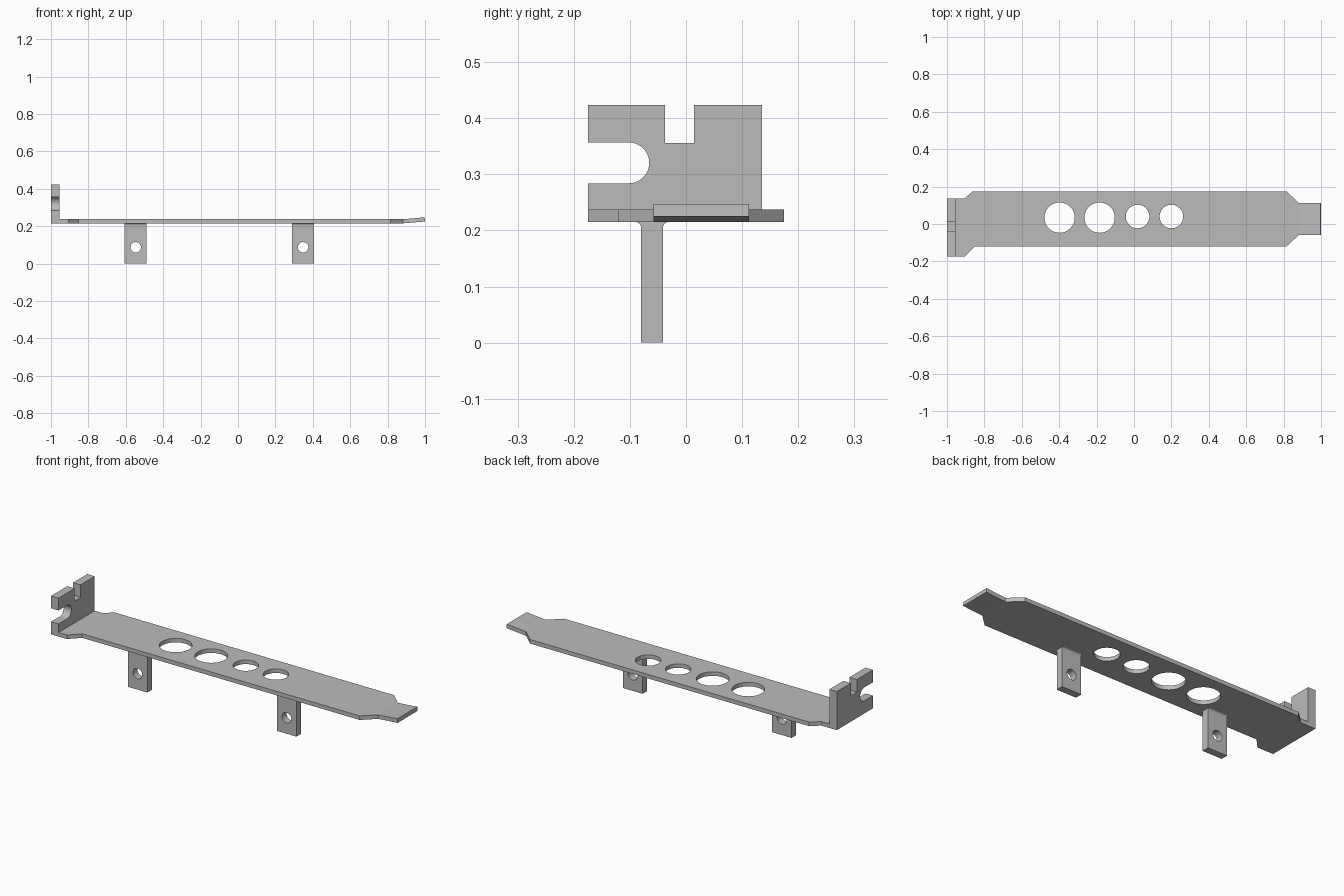
import bpy, bmesh
from math import sin, cos, pi
from mathutils import Matrix

if "Cube" in bpy.data.objects:
    bpy.data.objects.remove(bpy.data.objects["Cube"])

metal = bpy.data.materials.new("grey metal")
metal.use_nodes = True
grey = (0.5, 0.5, 0.5, 1)
metal.diffuse_color = grey
metal.node_tree.nodes["Principled BSDF"].inputs["Base Color"].default_value = grey

# Profile planes: columns give the world directions of u, v and the extrusion
XY = Matrix.Identity(4)
YZ = Matrix(((0, 0, 1, 0), (1, 0, 0, 0), (0, 1, 0, 0), (0, 0, 0, 1)))
ZX = Matrix(((0, 1, 0, 0), (0, 0, 1, 0), (1, 0, 0, 0), (0, 0, 0, 1)))


def arc(cu, cv, r, a0, a1, n):
    """Points on an arc, angles in half turns."""
    return [(cu + r * cos(pi * (a0 + (a1 - a0) * i / n)),
             cv + r * sin(pi * (a0 + (a1 - a0) * i / n))) for i in range(n + 1)]


def circle(cu, cv, r, n=48):
    return arc(cu, cv, r, 0, 2, n)[:-1]


def extrude(name, plane, loops, low, high):
    """Solid from an outline and its holes, between two depths."""
    curve = bpy.data.curves.new(name, "CURVE")
    curve.dimensions = "2D"
    curve.fill_mode = "BOTH"
    curve.extrude = (high - low) / 2
    for loop in loops:
        spline = curve.splines.new("POLY")
        spline.points.add(len(loop) - 1)
        for point, (u, v) in zip(spline.points, loop):
            point.co = (u, v, 0, 1)
        spline.use_cyclic_u = True
    helper = bpy.data.objects.new(name + " outline", curve)
    bpy.context.collection.objects.link(helper)
    graph = bpy.context.evaluated_depsgraph_get()
    mesh = bpy.data.meshes.new_from_object(helper.evaluated_get(graph))
    bpy.data.objects.remove(helper)
    mesh.transform(plane @ Matrix.Translation((0, 0, (low + high) / 2)))
    bm = bmesh.new()
    bm.from_mesh(mesh)
    bmesh.ops.remove_doubles(bm, verts=bm.verts, dist=1e-5)
    bmesh.ops.recalc_face_normals(bm, faces=bm.faces)
    bm.to_mesh(mesh)
    bm.free()
    mesh.materials.clear()
    mesh.materials.append(metal)
    obj = bpy.data.objects.new(name, mesh)
    bpy.context.collection.objects.link(obj)
    bpy.ops.object.select_all(action="DESELECT")
    obj.select_set(True)
    bpy.context.view_layer.objects.active = obj
    bpy.ops.object.shade_smooth_by_angle(angle=pi / 6)
    return obj


BOTTOM, TOP = 0.215, 0.237

# Long plate with four round openings
outline = [(-1, -0.175), (-0.905, -0.175), (-0.852, -0.12), (0.815, -0.12),
           (0.882, -0.058), (0.882, 0.112), (0.815, 0.175), (-0.862, 0.175),
           (-0.908, 0.135), (-1, 0.135)]
openings = [circle(-0.398, 0.034, 0.081), circle(-0.184, 0.034, 0.081),
            circle(0.019, 0.04, 0.063), circle(0.2, 0.04, 0.063)]
extrude("plate", XY, [outline] + openings, BOTTOM, TOP)

# Tongue bent slightly upward
extrude("tongue", ZX, [[(BOTTOM, 0.882), (BOTTOM + 0.01, 1),
                        (TOP + 0.01, 0.998), (TOP, 0.882)]], -0.058, 0.112)

# Upright flange with an open screw notch and a top slot
notch = arc(-0.102, 0.3205, 0.0365, -0.5, 0.5, 20)
flange = [(-0.175, TOP), (-0.175, 0.284)] + notch + [
    (-0.175, 0.357), (-0.175, 0.424), (-0.037, 0.424), (-0.037, 0.356),
    (0.014, 0.356), (0.014, 0.424), (0.135, 0.424), (0.135, TOP)]
extrude("flange", YZ, [flange], -1, -0.955)

# Two hanging tabs with a hole, flared where they meet the plate
FLARE = 0.01
neck = BOTTOM - FLARE
root = (arc(-0.08 - FLARE, neck, FLARE, 0.5, 0, 6)
        + arc(-0.041 + FLARE, neck, FLARE, 1, 0.5, 6))
for side, x in (("right", -0.547), ("left", 0.348)):
    w = 0.0585
    tab = [(0, x - w), (0, x + w), (neck, x + w), (neck, x - w)]
    extrude(side + "_tab", ZX, [tab, circle(0.087, x, 0.028, 32)], -0.08, -0.041)
    extrude(side + "_tab_root", YZ, [root], x - w, x + w)
